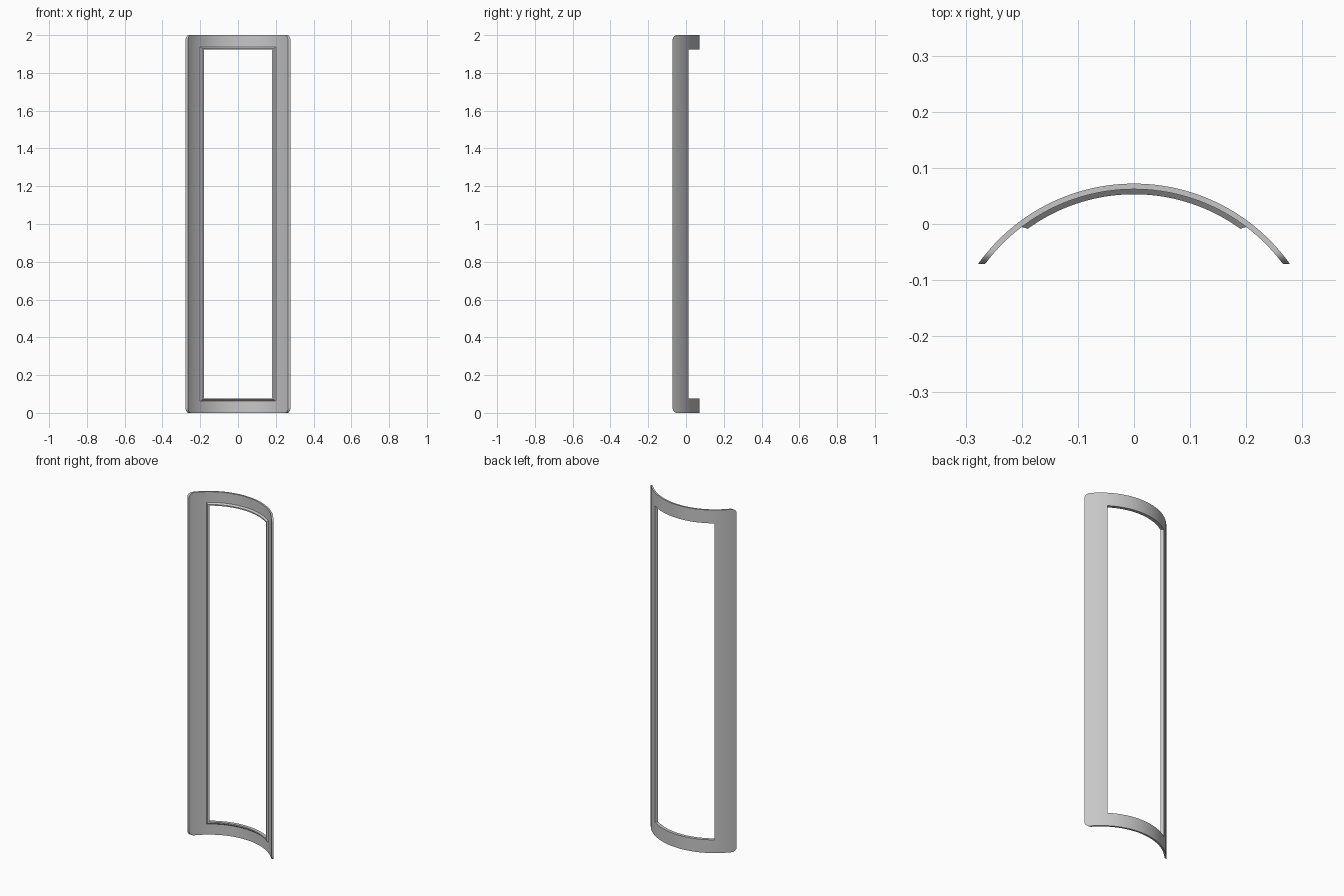
import bpy
import bmesh
from math import acos, asin, sin, cos, sqrt, radians

cube = bpy.data.objects.get("Cube")
if cube:
    bpy.data.objects.remove(cube, do_unlink=True)

HEIGHT = 2.0
AXIS_Y = -0.269           # y of the curvature axis
R_BACK, R_FRONT, R_RIM = 0.341, 0.331, 0.322
END_Y = -0.071            # the long side edges are cut flat at this depth
CORNER = 0.028            # outer corner radius
OPEN_ANGLE = asin(0.192 / R_BACK)
OPEN_Z = 0.077

grey = bpy.data.materials.new("light grey")
grey.use_nodes = True
grey.diffuse_color = (0.57, 0.57, 0.57, 1)
grey.node_tree.nodes["Principled BSDF"].inputs["Base Color"].default_value = (0.57, 0.57, 0.57, 1)


def spread(a, b, n):
    return [a + (b - a) * i / n for i in range(n + 1)]


def mirrored(half):
    """Angles from the middle outwards, completed on the other side."""
    return [-a for a in reversed(half[1:])] + half


def curved_frame(name, back, front):
    """Frame between two curved layers; each layer is (radius, angles, low edge rule)."""
    bm = bmesh.new()
    grids = []
    for radius, angles, low in (back, front):
        grid = []
        for a in angles:
            z = low(a)
            x, y = radius * sin(a), AXIS_Y + radius * cos(a)
            grid.append([bm.verts.new((x, y, h))
                         for h in (z, OPEN_Z, HEIGHT - OPEN_Z, HEIGHT - z)])
        grids.append(grid)

    # Cells of the frame, leaving out the window
    angles = back[1]
    cells = set()
    for i in range(len(angles) - 1):
        in_window = abs(angles[i] + angles[i + 1]) / 2 < OPEN_ANGLE
        cells.update((i, j) for j in range(3) if j != 1 or not in_window)

    for i, j in cells:
        ring = [(i, j), (i + 1, j), (i + 1, j + 1), (i, j + 1)]
        for grid in grids:
            bm.faces.new([grid[p][q] for p, q in ring])
        # Walls where the frame has an edge
        neighbours = [(i, j - 1), (i + 1, j), (i, j + 1), (i - 1, j)]
        for k, other in enumerate(neighbours):
            if other not in cells:
                (p, q), (s, t) = ring[k], ring[(k + 1) % 4]
                bm.faces.new([grids[0][p][q], grids[0][s][t],
                              grids[1][s][t], grids[1][p][q]])

    bmesh.ops.recalc_face_normals(bm, faces=bm.faces)
    mesh = bpy.data.meshes.new(name)
    bm.to_mesh(mesh)
    bm.free()
    mesh.materials.append(grey)
    obj = bpy.data.objects.new(name, mesh)
    bpy.context.collection.objects.link(obj)
    bpy.ops.object.select_all(action='DESELECT')
    obj.select_set(True)
    bpy.context.view_layer.objects.active = obj
    bpy.ops.object.shade_smooth_by_angle(angle=radians(30))
    return obj


def end_angle(radius):
    return acos((END_Y - AXIS_Y) / radius)


def plate_angles(radius):
    end = end_angle(radius)
    turn = end - CORNER / radius
    corner = [turn + (end - turn) * sin(radians(d)) for d in range(10, 91, 10)]
    return mirrored(spread(0, OPEN_ANGLE, 20) + spread(OPEN_ANGLE, turn, 10)[1:] + corner)


def plate_low(radius):
    """Lower edge of the plate with rounded corners."""
    def low(a):
        past = max(0, CORNER - radius * (end_angle(radius) - abs(a)))
        return CORNER - sqrt(max(0, CORNER ** 2 - past ** 2))
    return low


# Curved plate with rounded corners and a tall window
curved_frame("curved_plate",
             (R_BACK, plate_angles(R_BACK), plate_low(R_BACK)),
             (R_FRONT, plate_angles(R_FRONT), plate_low(R_FRONT)))

# Raised lip round the window, with sloping outer sides
window = spread(0, OPEN_ANGLE, 20)
curved_frame("window_lip",
             (R_FRONT, mirrored(window + [radians(37.2)]), lambda a: 0.062),
             (R_RIM, mirrored(window + [radians(36)]), lambda a: 0.070))
